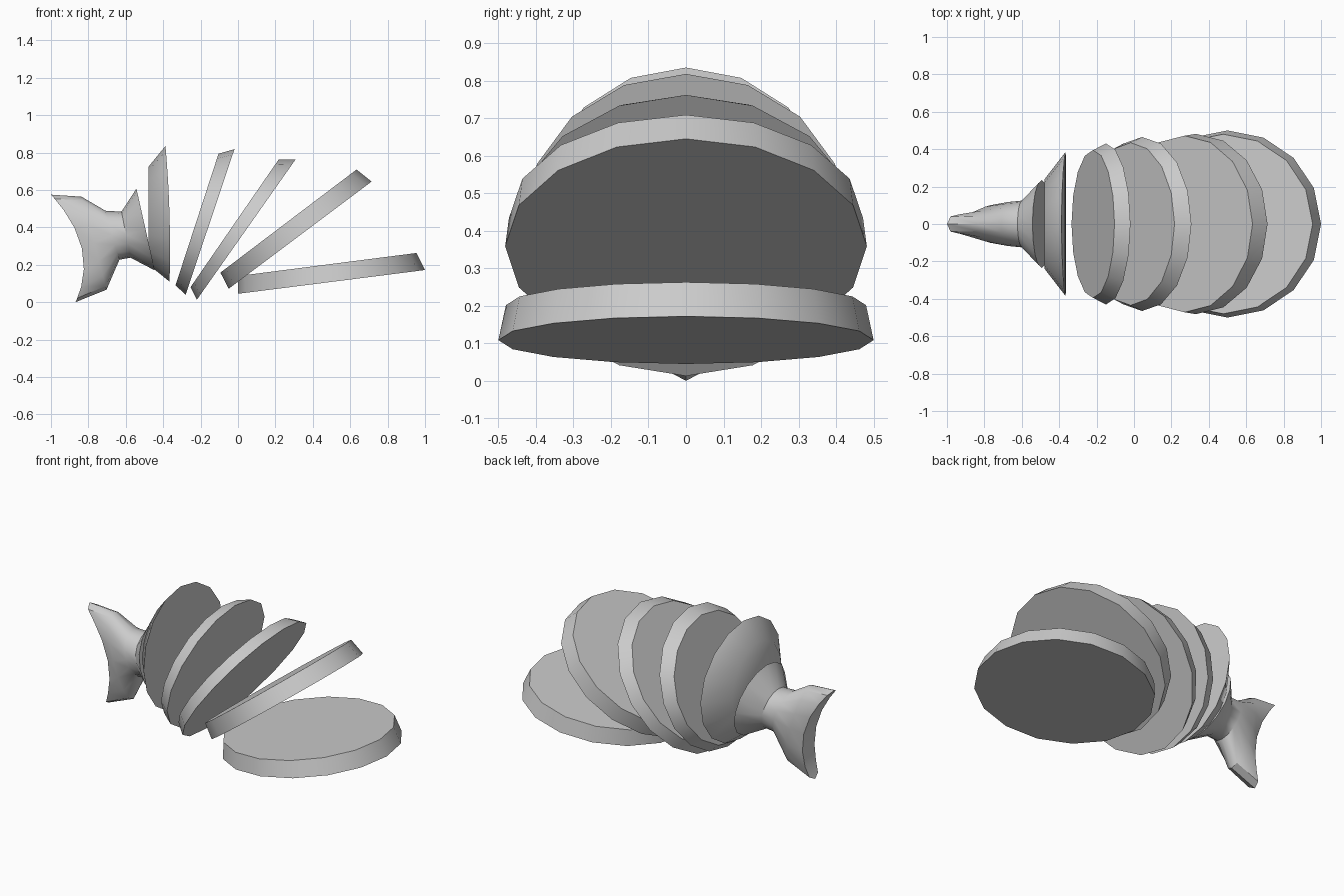
import bpy
import bmesh
import math

cube = bpy.data.objects.get("Cube")
if cube:
    bpy.data.objects.remove(cube, do_unlink=True)

SIDES = 16

grey = bpy.data.materials.new("plain_grey")
grey.use_nodes = True
colour = (0.6, 0.6, 0.6, 1)
grey.diffuse_color = colour
grey.node_tree.nodes["Principled BSDF"].inputs["Base Color"].default_value = colour


def add_ring(bm, low, high, half_width, bow=0, power=1):
    """Oval ring between a low and a high (x, z) point, bowed along x."""
    verts = []
    for i in range(SIDES):
        angle = math.tau * i / SIDES
        up, side = math.cos(angle), math.sin(angle)
        if i % (SIDES // 2) == 0:
            side = 0
        t = (up + 1) / 2
        x = low[0] + (high[0] - low[0]) * t + bow * (1 - up * up)
        z = low[1] + (high[1] - low[1]) * t
        y = half_width * math.copysign(abs(side) ** power, side)
        verts.append(bm.verts.new((x, y, z)))
    return verts


def cap(bm, ring):
    """Close a ring with strips running from side to side."""
    half = SIDES // 2
    for i in range(half):
        corners = [ring[i], ring[i + 1], ring[-i - 1], ring[-i % SIDES]]
        bm.faces.new(list(dict.fromkeys(corners)))


def loft(name, *ring_specs):
    bm = bmesh.new()
    rings = [add_ring(bm, *spec) for spec in ring_specs]
    for a, b in zip(rings, rings[1:]):
        for i in range(SIDES):
            j = (i + 1) % SIDES
            bm.faces.new((a[i], a[j], b[j], b[i]))
    cap(bm, rings[0])
    cap(bm, rings[-1])
    bmesh.ops.recalc_face_normals(bm, faces=bm.faces)
    mesh = bpy.data.meshes.new(name)
    bm.to_mesh(mesh)
    bm.free()
    mesh.materials.append(grey)
    obj = bpy.data.objects.new(name, mesh)
    bpy.context.collection.objects.link(obj)
    bpy.ops.object.select_all(action='DESELECT')
    obj.select_set(True)
    bpy.context.view_layer.objects.active = obj
    bpy.ops.object.shade_smooth_by_angle(angle=math.radians(40))
    return obj


# Forked tail, from the cut end to the bowed trailing edge
loft("tail",
     ((-.445, .17), (-.543, .607), .235),
     ((-.575, .238), (-.623, .484), .125),
     ((-.634, .227), (-.709, .489), .118),
     ((-.703, .067), (-.837, .564), .1),
     ((-.869, 0), (-1, .575), .06, .1, .4))

# Slices fanning out from upright to nearly flat
loft("slice_1", ((-.478, .2), (-.478, .725), .24),
     ((-.366, .11), (-.388, .835), .385, .011))
loft("slice_2", ((-.334, .09), (-.104, .794), .395),
     ((-.28, .04), (-.019, .818), .43))
loft("slice_3", ((-.254, .08), (.217, .762), .435),
     ((-.22, .013), (.307, .762), .465))
loft("slice_4", ((-.094, .158), (.634, .709), .472),
     ((-.05, .072), (.714, .645), .482))
loft("slice_5", ((0, .14), (.955, .263), .48),
     ((0, .045), (1, .172), .5))
